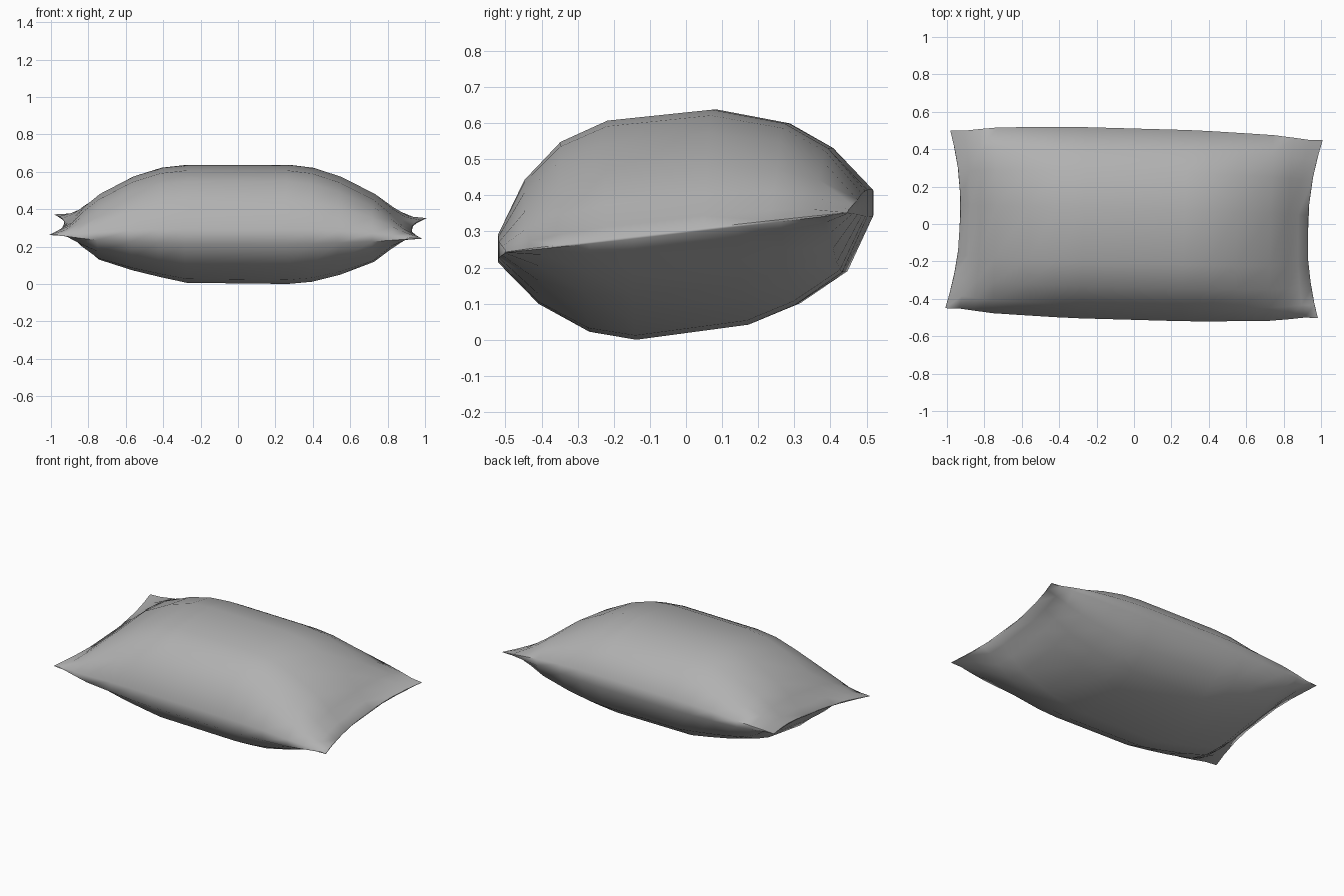
import bpy, bmesh

if "Cube" in bpy.data.objects:
    bpy.data.objects.remove(bpy.data.objects["Cube"])

# Cross-section: upper and lower halves as (y, height)
upper = [(-.512, .035), (-.44, .176), (-.34, .27), (-.21, .314), (.08, .311),
         (.28, .25), (.40, .168), (.51, .04)]
lower = [(.51, -.035), (.44, -.181), (.31, -.256), (.18, -.296), (-.13, -.302),
         (-.26, -.265), (-.40, -.172), (-.512, -.045)]
section = upper + lower

# Stations from end to end: x, upper scale, lower scale, width scale, corner flare
stations = [
    (-.925, .012, .012, .93, -.072), (-.875, .11, .13, .93, -.047),
    (-.82, .29, .34, .95, -.02), (-.74, .50, .57, .972, 0), (-.56, .80, .76, .985, 0),
    (-.41, .95, .88, .995, 0), (-.27, 1, .98, 1, 0),
    (.27, 1, 1, 1, 0), (.40, .95, .96, .995, 0), (.55, .80, .83, .985, 0),
    (.73, .52, .59, .972, 0), (.82, .29, .34, .95, .02),
    (.875, .11, .13, .93, .047), (.925, .012, .012, .93, .072)]

# Loft the stuffed body with a slight sideways tilt, a small turn and flared corners
bm = bmesh.new()
rings = []
for x, up, down, w, f in stations:
    sag = -.011 * (x + abs(x)) * (1 - max(up, down))   # right end droops a little
    ring = []
    for y, h in section:
        yy = y * w
        xx = x + f * (y / .515) ** 2
        z = .322 + h * (up if h > 0 else down) + .115 * yy + sag
        ring.append(bm.verts.new((xx + .028 * yy, yy - .028 * x, z)))
    rings.append(ring)
n, m = len(section), len(upper)
for a, b in zip(rings, rings[1:]):
    for i in range(n):
        j = (i + 1) % n
        bm.faces.new((a[i], a[j], b[j], b[i]))

# Close the flat end seams with strips between upper and lower edges
for r in (rings[0], rings[-1]):
    for i in range(m - 1):
        bm.faces.new((r[i], r[i + 1], r[n - 2 - i], r[n - 1 - i]))
bmesh.ops.recalc_face_normals(bm, faces=bm.faces)

# Stand it on the ground
low = min(v.co.z for v in bm.verts)
for v in bm.verts:
    v.co.z -= low

mesh = bpy.data.meshes.new("stuffed_sack")
bm.to_mesh(mesh)
bm.free()
sack = bpy.data.objects.new("stuffed_sack", mesh)
bpy.context.collection.objects.link(sack)

# Dark grey cloth
cloth = bpy.data.materials.new("grey_cloth")
cloth.diffuse_color = (.44, .44, .44, 1)
cloth.use_nodes = True
cloth.node_tree.nodes["Principled BSDF"].inputs["Base Color"].default_value = cloth.diffuse_color
mesh.materials.append(cloth)

bpy.context.view_layer.objects.active = sack
sack.select_set(True)
bpy.ops.object.shade_smooth_by_angle(angle=1.1)
